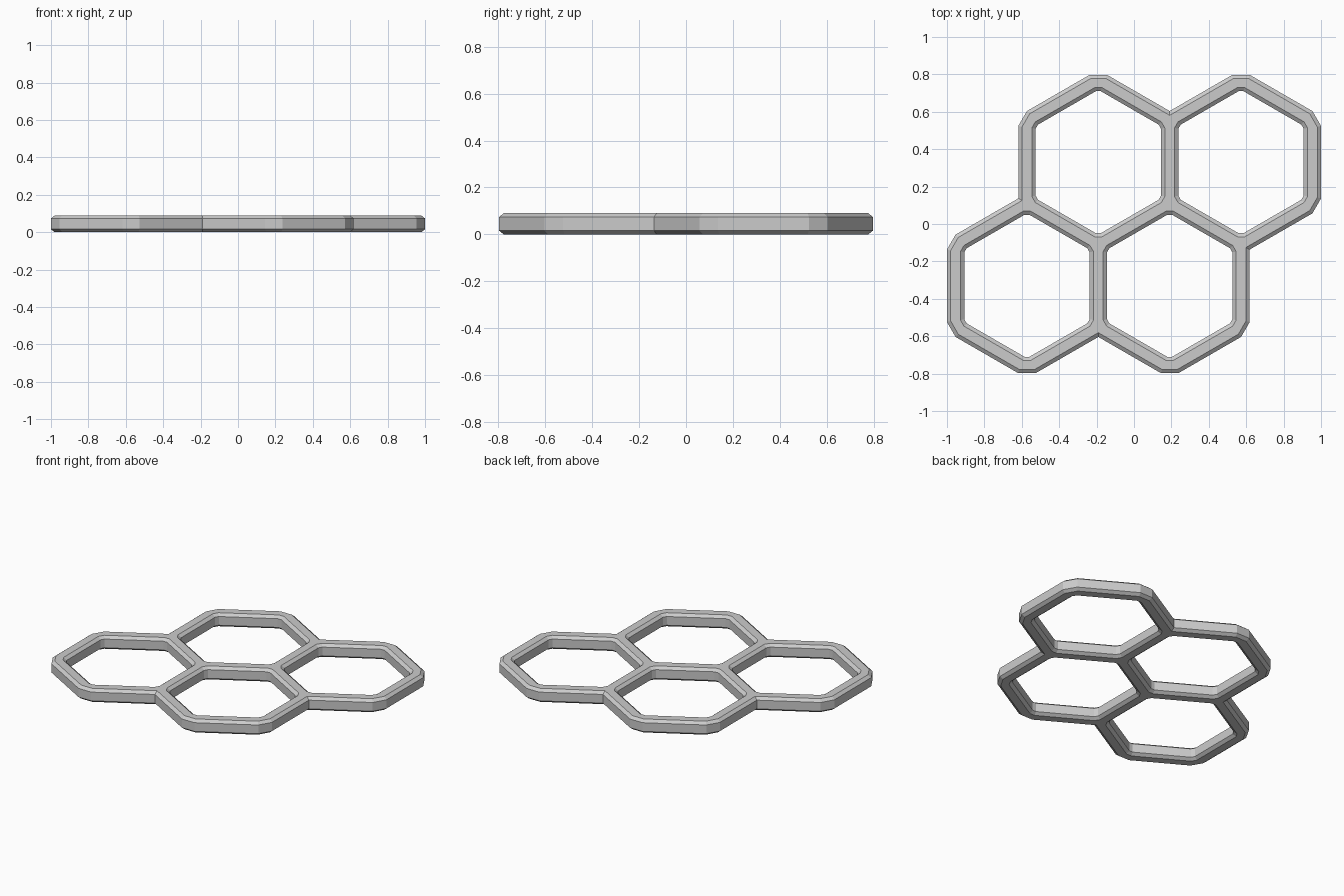
import bpy, bmesh, math
from mathutils import Vector

if "Cube" in bpy.data.objects:
    bpy.data.objects.remove(bpy.data.objects["Cube"])

PITCH = 0.763                  # distance between neighbouring cells
R = PITCH / math.sqrt(3)       # cell radius along bar centre lines
HALF = 1 - 1.25 * PITCH        # half bar width
HEIGHT, BEV_Z, BEV_XY = 0.09, 0.016, 0.02


def hexagon(cx, cy):
    return [Vector((cx + R * math.cos(math.radians(30 + 60 * i)),
                    cy + R * math.sin(math.radians(30 + 60 * i)))) for i in range(6)]


def offset(loop, d):
    """Mitred offset of a counter-clockwise loop, positive is outward."""
    out = []
    for i, p in enumerate(loop):
        a = (p - loop[i - 1]).normalized()
        b = (loop[(i + 1) % len(loop)] - p).normalized()
        n1, n2 = Vector((a.y, -a.x)), Vector((b.y, -b.x))
        out.append(p + (n1 + n2) * (d / (1 + n1.dot(n2))))
    return out


def chamfer(loop, d):
    """Cut the convex corners of a loop."""
    out = []
    for i, p in enumerate(loop):
        a = (p - loop[i - 1]).normalized()
        b = (loop[(i + 1) % len(loop)] - p).normalized()
        if a.x * b.y - a.y * b.x > 0:
            out += [p - a * d, p + b * d]
        else:
            out.append(p)
    return out


def outline(cells):
    """Outer boundary: cell edges that are not shared, chained into one loop."""
    key = lambda p: (round(p.x, 3) + 0.0, round(p.y, 3) + 0.0)
    edges = {(key(c[i - 1]), key(c[i])): (c[i - 1], c[i]) for c in cells for i in range(6)}
    nxt = {k[0]: (k[1], e[0]) for k, e in edges.items() if (k[1], k[0]) not in edges}
    start = k = next(iter(nxt))
    loop = []
    while True:
        k, p = nxt[k]
        loop.append(p)
        if k == start:
            return loop


cells = [hexagon(x * PITCH, y * R) for x, y in
         ((-0.25, 0.75), (0.75, 0.75), (-0.75, -0.75), (0.25, -0.75))]

bm = bmesh.new()
bottom, top = [], []


def wall(loop, inset):
    """Bevelled vertical wall; its end loops are kept for the caps."""
    small = offset(loop, inset)
    levels = ((0, small), (BEV_Z, loop), (HEIGHT - BEV_Z, loop), (HEIGHT, small))
    rings = [[bm.verts.new((p.x, p.y, z)) for p in pts] for z, pts in levels]
    n = len(loop)
    for r0, r1 in zip(rings, rings[1:]):
        for i in range(n):
            j = (i + 1) % n
            bm.faces.new((r0[i], r0[j], r1[j], r1[i]))
    for ring, store in ((rings[0], bottom), (rings[-1], top)):
        store += [bm.edges.get((ring[i - 1], ring[i])) for i in range(n)]


# outer rim and the four cell openings
wall(chamfer(offset(outline(cells), HALF), 0.053), -BEV_XY)
for c in cells:
    wall(chamfer(offset(c, -HALF), 0.015), BEV_XY)

# flat top and bottom
bmesh.ops.triangle_fill(bm, use_beauty=True, edges=top, normal=(0, 0, 1))
bmesh.ops.triangle_fill(bm, use_beauty=True, edges=bottom, normal=(0, 0, -1))
bmesh.ops.recalc_face_normals(bm, faces=bm.faces[:])

mesh = bpy.data.meshes.new("honeycomb_frame")
bm.to_mesh(mesh)
bm.free()
frame = bpy.data.objects.new("honeycomb_frame", mesh)
bpy.context.collection.objects.link(frame)
